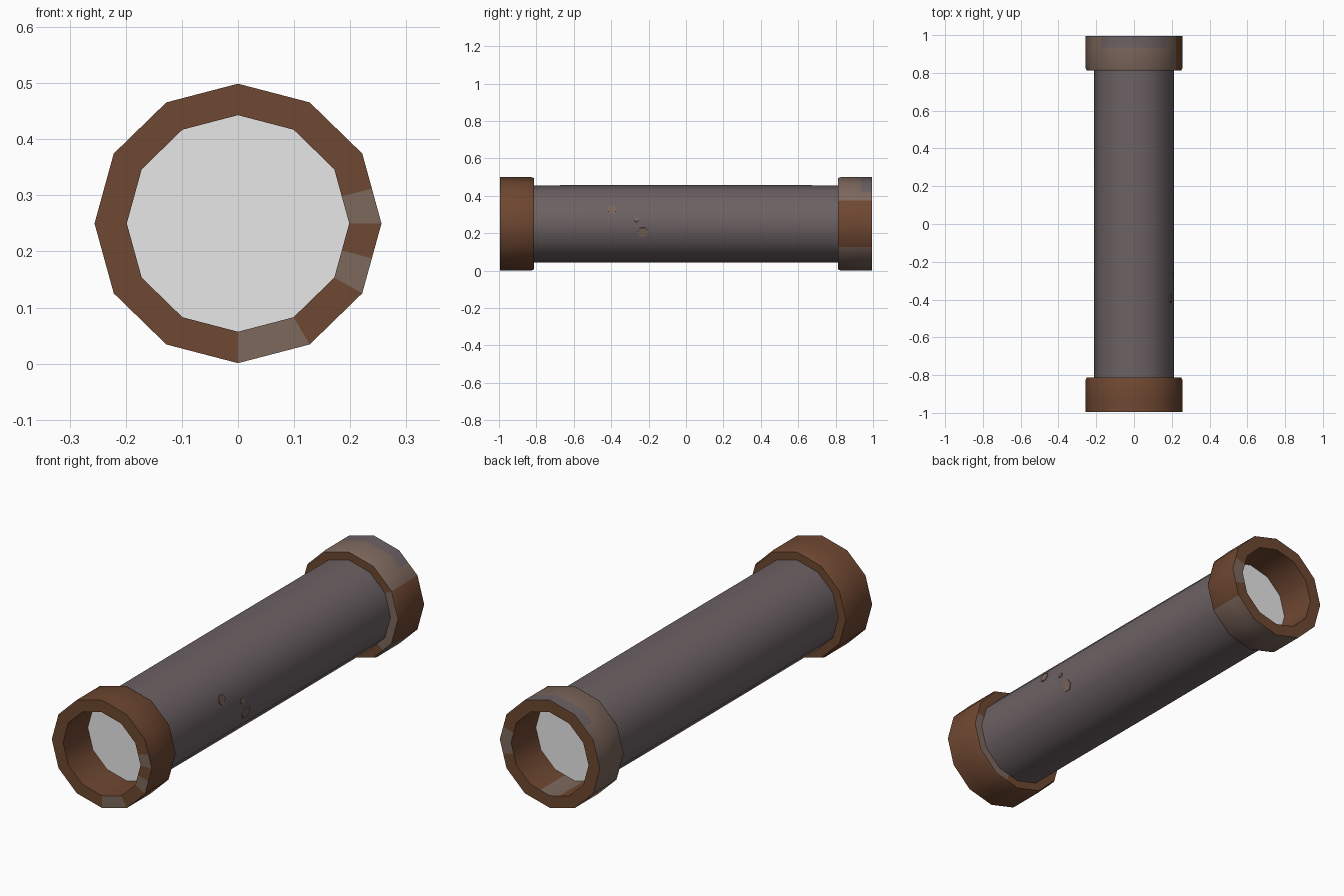
import bpy, bmesh, math
from mathutils import Vector

if "Cube" in bpy.data.objects:
    bpy.data.objects.remove(bpy.data.objects["Cube"])

def mat(name, r, g, b):
    m = bpy.data.materials.new(name)
    m.diffuse_color = (r, g, b, 1)
    m.use_nodes = True
    m.node_tree.nodes["Principled BSDF"].inputs["Base Color"].default_value = m.diffuse_color
    return m

RUST = mat("rust brown", 0.158, 0.064, 0.031)
TAN = mat("worn tan", 0.205, 0.138, 0.108)
STEEL = mat("grey steel", 0.150, 0.120, 0.126)
PALE = mat("pale grey", 0.8, 0.8, 0.8)

CZ = 0.25      # height of the pipe axis
SX = 1.027     # pipe is slightly wider than tall

def finish(name, bm, mats, smooth=True):
    bmesh.ops.recalc_face_normals(bm, faces=bm.faces)
    me = bpy.data.meshes.new(name)
    bm.to_mesh(me)
    bm.free()
    for m in mats:
        me.materials.append(m)
    ob = bpy.data.objects.new(name, me)
    bpy.context.collection.objects.link(ob)
    if smooth:
        bpy.ops.object.select_all(action='DESELECT')
        ob.select_set(True)
        bpy.context.view_layer.objects.active = ob
        bpy.ops.object.shade_smooth_by_angle(angle=math.radians(40))
    return ob

def ring(bm, y, r, split):
    """12-sided ring around the y axis; split adds a point mid-side."""
    out = []
    n = 12 * split
    for i in range(n):
        a = 2 * math.pi * i / n
        k = r if i % split == 0 else r * math.cos(math.pi / 12)
        out.append(bm.verts.new((k * SX * math.cos(a), y, CZ + k * math.sin(a))))
    return out

def lathe(name, profile, mats, rule=None, split=1, closed=False):
    bm = bmesh.new()
    rings = [ring(bm, y, r, split) for y, r in profile]
    n = len(rings[0])
    for j in range(len(rings) if closed else len(rings) - 1):
        a, b = rings[j], rings[(j + 1) % len(rings)]
        for i in range(n):
            f = bm.faces.new((a[i], a[(i + 1) % n], b[(i + 1) % n], b[i]))
            if rule:
                f.material_index = rule(j, (i + 0.5) * 360 / n)
    return finish(name, bm, mats)

# Collar strips: 0 end face, 1 outer rim, 2 outer band, 3 chamfer, 4 inward face, 5 bore
def collar_profile(s):
    return [(s * y, r) for y, r in ((0.995, 0.193), (0.995, 0.249), (0.935, 0.249),
                                    (0.825, 0.249), (0.812, 0.243), (0.812, 0.193))]

def front_rule(j, a):
    if j == 0:
        return 1 if 270 < a < 300 or 330 < a < 345 or a < 15 else 0
    if j == 4:
        return 1 if a > 285 or a < 15 else 0
    return 0

def back_rule(j, a):
    side = a < 30 or a > 330
    if j == 1 and 45 < a < 135:
        return 2
    if j in (1, 2, 3):
        return 0 if side else 1
    if j == 4:
        return 1 if a > 315 or a < 30 else 0
    if j == 0:
        return 1 if 345 < a or a < 15 else 0
    return 1 if j == 5 and 255 < a < 285 else 0

palette = [RUST, TAN, STEEL]
lathe("front_collar", collar_profile(-1), palette, front_rule, 2, True)
lathe("back_collar", collar_profile(1), palette, back_rule, 2, True)

# Main pipe
lathe("pipe_body", [(-0.82, 0.206), (0, 0.207), (0.82, 0.206)], [STEEL])

# Pale discs closing the pipe inside each collar
for name, y in (("front_disc", -0.814), ("back_disc", 0.814)):
    bm = bmesh.new()
    f = bm.faces.new(ring(bm, y, 0.195, 1))
    want = Vector((0, 1 if y > 0 else -1, 0))
    f.normal_update()
    if f.normal.dot(want) < 0:
        f.normal_flip()
    me = bpy.data.meshes.new(name)
    bm.to_mesh(me)
    bm.free()
    me.materials.append(PALE)
    bpy.context.collection.objects.link(bpy.data.objects.new(name, me))

# Small rust spots on the right side, as thin plates lying on the pipe facets
for k, (y, z, r) in enumerate(((-0.395, 0.325, 0.024), (-0.265, 0.272, 0.013), (-0.23, 0.205, 0.028))):
    t = z - CZ
    half = math.radians(15 if t > 0 else -15)
    nrm = Vector((math.cos(half), 0, math.sin(half)))
    tan = Vector((-nrm.z, 0, nrm.x))
    d = 0.207 * SX * math.cos(math.pi / 12) + 0.003
    c = Vector((0, y, CZ)) + nrm * d + tan * ((t - d * nrm.z) / tan.z)
    bm = bmesh.new()
    vs = [bm.verts.new(c + r * (Vector((0, 1, 0)) * math.cos(i * math.pi / 3)
                                + tan * math.sin(i * math.pi / 3))) for i in range(6)]
    f = bm.faces.new(vs)
    back = bmesh.ops.extrude_face_region(bm, geom=[f])["geom"]
    bmesh.ops.translate(bm, verts=[v for v in back if isinstance(v, bmesh.types.BMVert)], vec=nrm * -0.005)
    finish("rust_spot_%d" % (k + 1), bm, [TAN], False)
